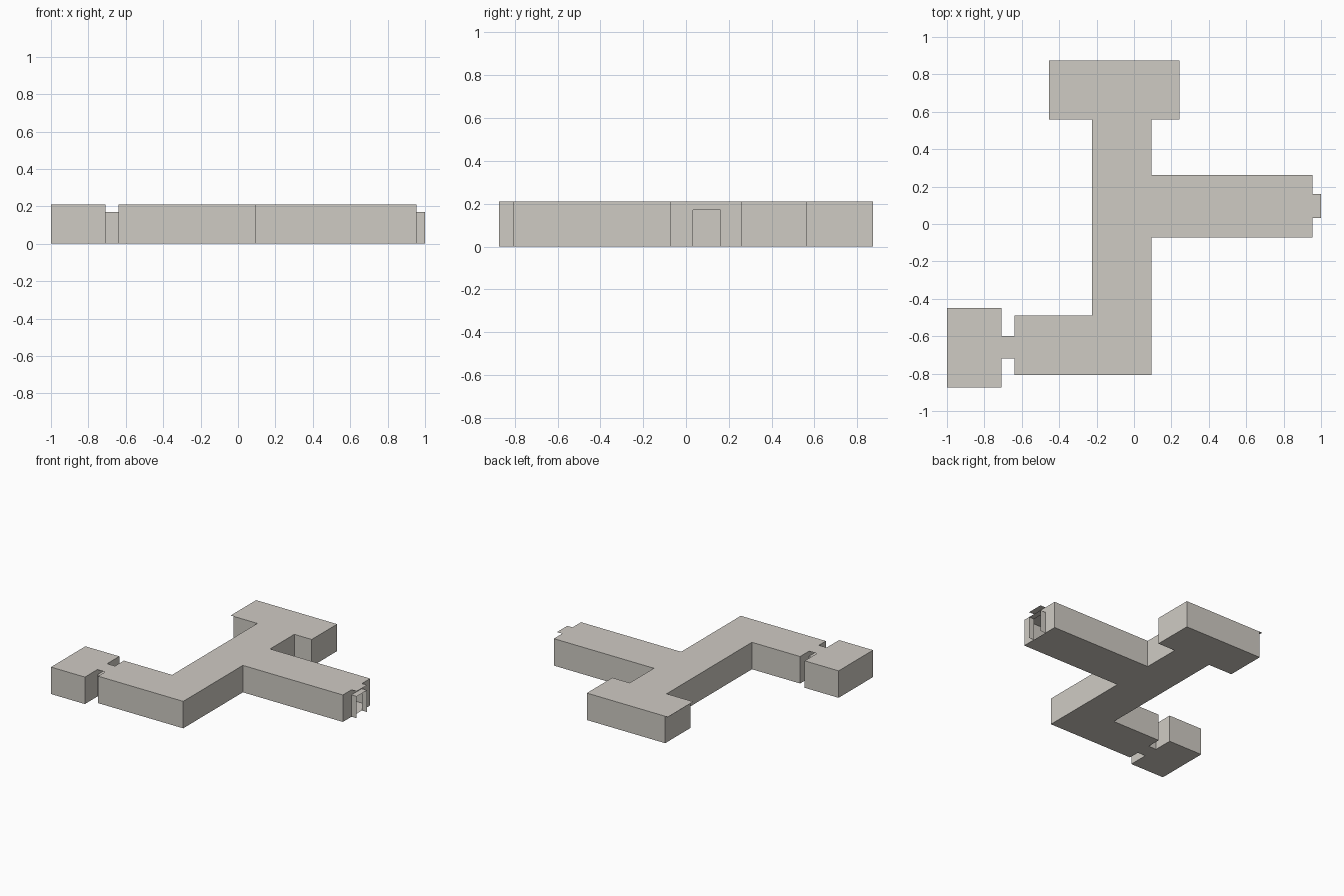
import bpy, bmesh

if "Cube" in bpy.data.objects:
    bpy.data.objects.remove(bpy.data.objects["Cube"])

WALL_H = 0.21   # ceiling height
DOOR_H = 0.17   # doorway height

stone = bpy.data.materials.new("warm_grey_stone")
stone.diffuse_color = (0.625, 0.597, 0.552, 1)
stone.use_nodes = True
stone.node_tree.nodes["Principled BSDF"].inputs["Base Color"].default_value = stone.diffuse_color


def make(name, faces):
    """Build one thin-walled part from a list of polygons."""
    bm = bmesh.new()
    for pts in faces:
        bm.faces.new([bm.verts.new(p) for p in pts])
    bmesh.ops.remove_doubles(bm, verts=bm.verts, dist=0.0005)
    mesh = bpy.data.meshes.new(name)
    bm.to_mesh(mesh)
    bm.free()
    mesh.materials.append(stone)
    obj = bpy.data.objects.new(name, mesh)
    bpy.context.collection.objects.link(obj)


def wall(p, q, z0, z1):
    return [(*p, z0), (*q, z0), (*q, z1), (*p, z1)]


def plate(pts, z, up=True):
    pts = pts if up else pts[::-1]
    return [(x, y, z) for x, y in pts]


# Plan outlines, counter-clockwise, each broken at its doorways
END = -0.432    # left wall of the head room
EAVE = -0.455   # its ceiling reaches slightly further
halls = [(0.955, 0.16), (0.955, 0.262), (0.093, 0.262), (0.093, 0.56), (0.243, 0.56),
         (0.243, 0.873), (END, 0.873), (END, 0.56), (-0.225, 0.56),
         (-0.225, -0.49), (-0.64, -0.49), (-0.64, -0.60),
         (-0.64, -0.72), (-0.64, -0.807), (0.093, -0.807), (0.093, -0.073),
         (0.955, -0.073), (0.955, 0.033)]
side_room = [(-0.708, -0.60), (-0.708, -0.45), (-1, -0.45), (-1, -0.873),
             (-0.708, -0.873), (-0.708, -0.72)]
passage = [(-0.708, -0.72), (-0.64, -0.72), (-0.64, -0.60), (-0.708, -0.60)]
porch = [(0.955, 0.033), (1, 0.033), (1, 0.16), (0.955, 0.16)]


def shell(name, outline, doors):
    """Walls with a header over each door edge, plus floor and ceiling."""
    walls = []
    for i, p in enumerate(outline):
        q = outline[(i + 1) % len(outline)]
        walls.append(wall(p, q, DOOR_H if i in doors else 0, WALL_H))
    make(name + "_walls", walls)
    make(name + "_floor", [plate(outline, 0, False)])
    roof = [(EAVE if x == END else x, y) for x, y in outline]
    make(name + "_ceiling", [plate(roof, WALL_H)])


shell("hallway", halls, {11, 17})
shell("side_room", side_room, {5})

# Doorways: two jambs, a low head and the ceiling strip above
for name, pts in (("passage", passage), ("porch", porch)):
    make(name + "_jambs", [wall(pts[0], pts[1], 0, DOOR_H),
                           wall(pts[2], pts[3], 0, DOOR_H)])
    make(name + "_head", [plate(pts, DOOR_H)])
    make(name + "_ceiling", [plate(pts, WALL_H)])
make("passage_floor", [plate(passage, 0, False)])
